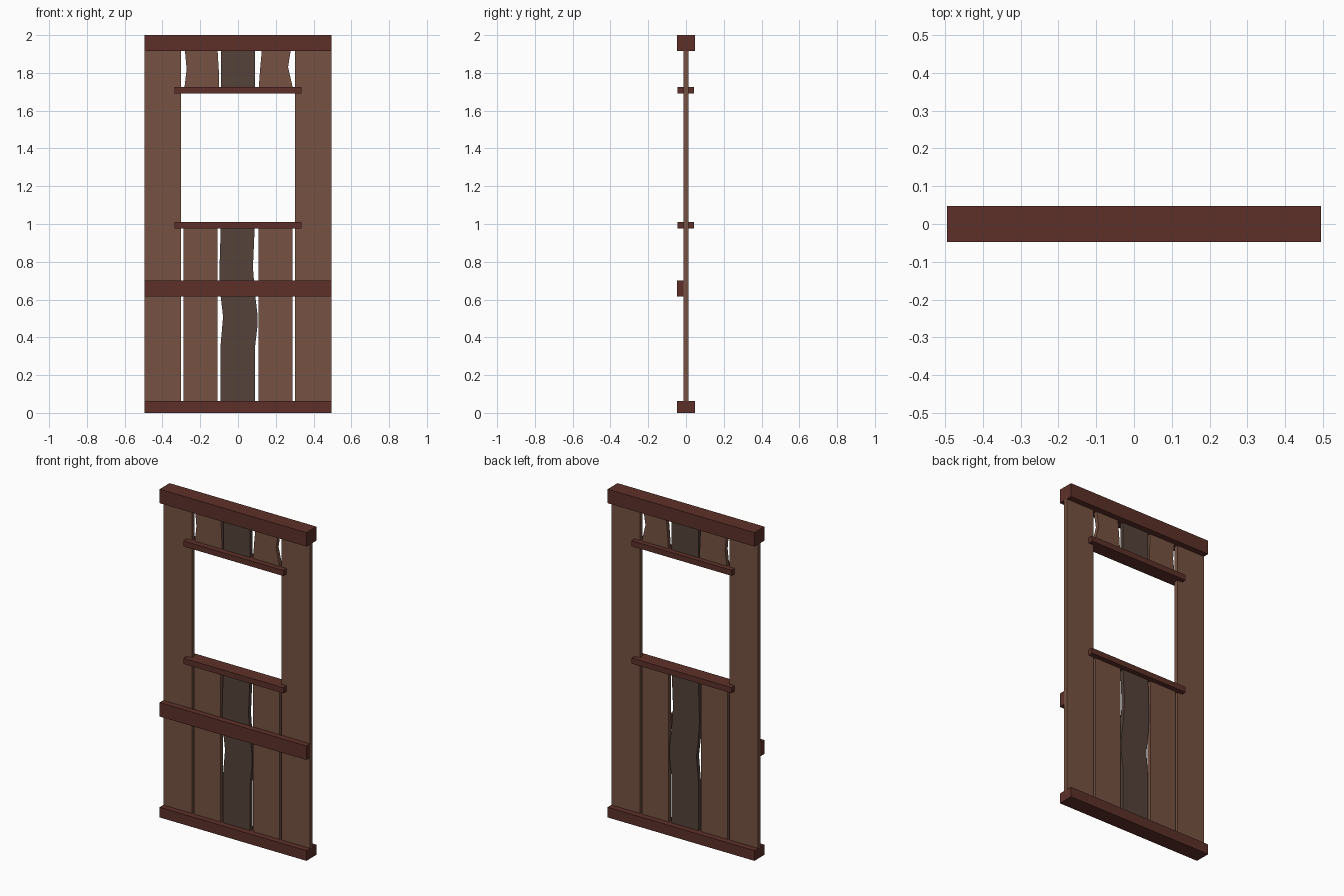
import bpy

if "Cube" in bpy.data.objects:
    bpy.data.objects.remove(bpy.data.objects["Cube"])


def material(name, rgb):
    m = bpy.data.materials.new(name)
    m.diffuse_color = (*rgb, 1)
    m.use_nodes = True
    m.node_tree.nodes["Principled BSDF"].inputs["Base Color"].default_value = m.diffuse_color
    return m


PLANK = material("plank_wood", (0.18, 0.085, 0.055))
DARK = material("dark_wood", (0.09, 0.055, 0.042))
BEAM = material("beam_wood", (0.11, 0.03, 0.022))
T = 0.012   # half plank thickness


def plank(name, left, right, mat):
    """Board from (x, z) edge points, both edges listed bottom to top at the same count."""
    n = len(left)
    verts = []
    for (lx, lz), (rx, rz) in zip(left, right):
        verts += [(lx, -T, lz), (rx, -T, rz), (rx, T, rz), (lx, T, lz)]
    faces = [(3, 2, 1, 0), tuple(4 * (n - 1) + k for k in range(4))]
    for i in range(n - 1):
        a = 4 * i
        for k in range(4):
            j = (k + 1) % 4
            faces.append((a + k, a + j, a + 4 + j, a + 4 + k))
    me = bpy.data.meshes.new(name)
    me.from_pydata(verts, [], faces)
    me.materials.append(mat)
    ob = bpy.data.objects.new(name, me)
    bpy.context.collection.objects.link(ob)
    return ob


def box(name, x, y, z, mat):
    bpy.ops.mesh.primitive_cube_add(size=1)
    ob = bpy.context.object
    ob.name = name
    ob.location = [(a + b) / 2 for a, b in (x, y, z)]
    ob.scale = [b - a for a, b in (x, y, z)]
    ob.data.materials.append(mat)
    return ob


def straight(name, x0, x1, z0, z1, mat):
    return plank(name, [(x0, z0), (x0, z1)], [(x1, z0), (x1, z1)], mat)


# Cross beams
W = (-0.495, 0.495)
box("bottom_beam", W, (-0.048, 0.048), (0, 0.062), BEAM)
box("top_beam", W, (-0.048, 0.048), (1.915, 2.0), BEAM)
box("front_rail", W, (-0.048, -T), (0.615, 0.70), BEAM)

# Window sill and lintel
for name, z in (("window_sill", 0.994), ("window_lintel", 1.709)):
    box(name, (-0.337, 0.337), (-0.045, 0.042), (z - 0.017, z + 0.017), BEAM)

# Full-height outer planks and lower inner planks
for side, s in (("left", -1), ("right", 1)):
    straight(side + "_outer_plank", *sorted((s * 0.495, s * 0.303)), 0.03, 1.95, PLANK)
    straight(side + "_lower_plank", *sorted((s * 0.288, s * 0.109)), 0.03, 0.994, PLANK)

# Warped dark plank below the window
plank("centre_lower_plank",
      [(-0.092, 0.03), (-0.092, 0.36), (-0.079, 0.51), (-0.092, 0.62), (-0.099, 0.73), (-0.097, 0.80), (-0.091, 0.994)],
      [(0.089, 0.03), (0.089, 0.34), (0.103, 0.46), (0.102, 0.53), (0.089, 0.64), (0.079, 0.77), (0.089, 0.994)], DARK)

# Short planks above the window, outer ones chipped
straight("centre_upper_plank", -0.091, 0.089, 1.709, 1.95, DARK)
plank("left_upper_plank",
      [(-0.285, 1.709), (-0.272, 1.82), (-0.284, 1.95)],
      [(-0.099, 1.709), (-0.102, 1.82), (-0.110, 1.95)], PLANK)
plank("right_upper_plank",
      [(0.109, 1.709), (0.117, 1.82), (0.129, 1.95)],
      [(0.293, 1.709), (0.265, 1.83), (0.284, 1.95)], PLANK)
